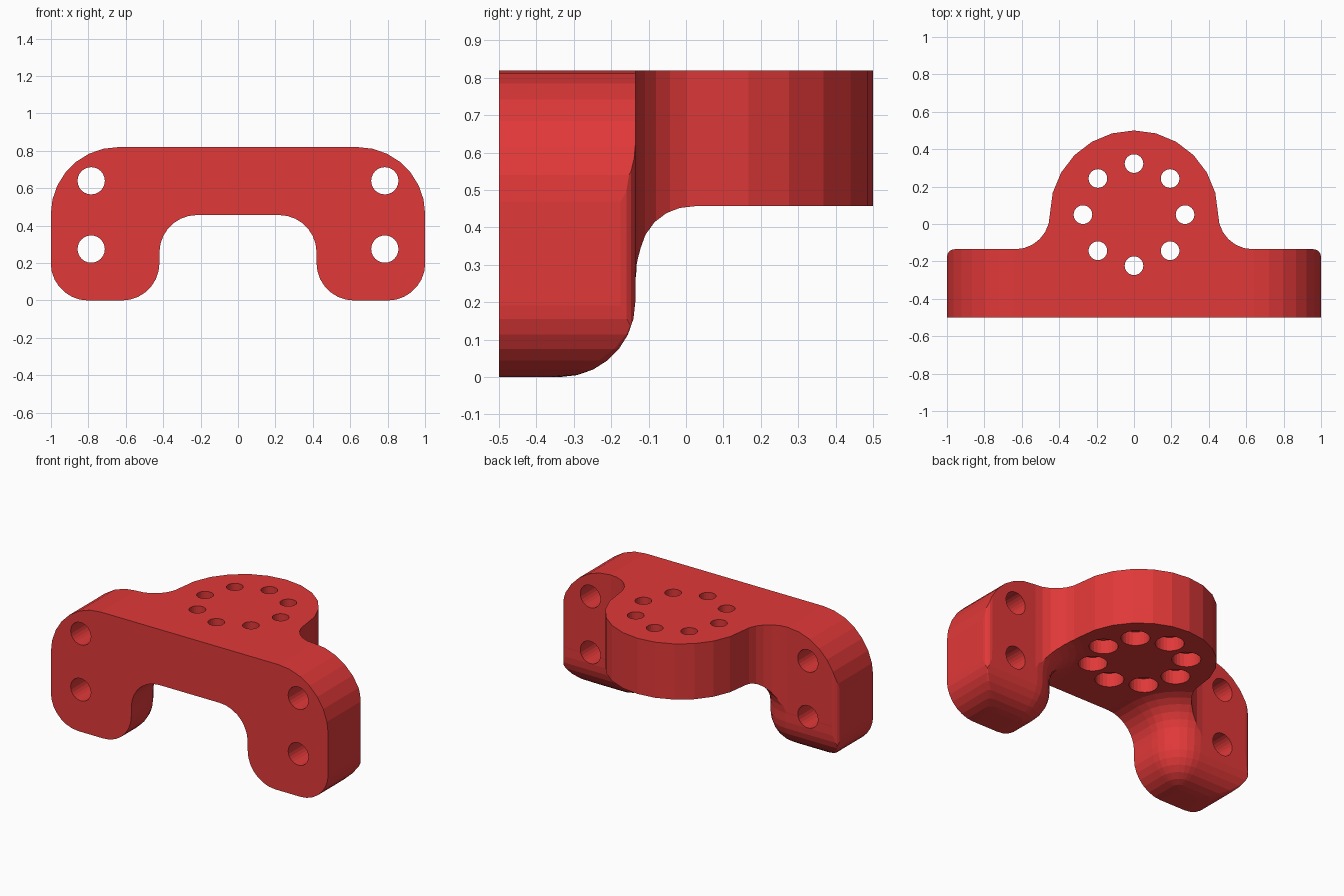
import bpy, bmesh
from math import sin, cos, pi, radians
from mathutils import Matrix

if "Cube" in bpy.data.objects:
    bpy.data.objects.remove(bpy.data.objects["Cube"])

BACK, UNDER, TOP, R = -0.135, 0.457, 0.82, 0.2


def arc(cx, cy, r, a0, a1, n):
    return [(cx + r * cos(radians(a0 + (a1 - a0) * i / n)),
             cy + r * sin(radians(a0 + (a1 - a0) * i / n))) for i in range(n + 1)]


def loft(name, rings):
    """Closed solid through rings of equal point count."""
    bm = bmesh.new()
    rows = [[bm.verts.new(p) for p in ring] for ring in rings]
    n = len(rows[0])
    for a, b in zip(rows, rows[1:]):
        for i in range(n):
            j = (i + 1) % n
            bm.faces.new((a[i], a[j], b[j], b[i]))
    bm.faces.new(rows[0])
    bm.faces.new(rows[-1])
    bmesh.ops.recalc_face_normals(bm, faces=bm.faces)
    me = bpy.data.meshes.new(name)
    bm.to_mesh(me)
    bm.free()
    ob = bpy.data.objects.new(name, me)
    bpy.context.collection.objects.link(ob)
    return ob


def boolean(target, tool, op):
    mod = target.modifiers.new(op, 'BOOLEAN')
    mod.object, mod.operation, mod.solver = tool, op, 'EXACT'
    bpy.context.view_layer.objects.active = target
    bpy.ops.object.modifier_apply(modifier=mod.name)
    bpy.data.objects.remove(tool)


def prism_z(name, pts, z0, z1):
    return loft(name, [[(x, y, z) for x, y in pts] for z in (z0, z1)])


def prism_y(name, pts, y0, y1):
    return loft(name, [[(x, y, z) for x, z in pts] for y in (y0, y1)])


def mirrored(half):
    """Complete a right-hand outline with its mirror image."""
    left = [(-x, y) for x, y in reversed(half) if x > 1e-5]
    return half + left


# Leg: rounded bottom, large inner back corner, flared fillet under the tongue
def leg_ring(d, z, s):
    x0, x1, y1 = 0.42 + d, 1.001 - max(d, 0), BACK - 0.0005 - d
    ri, ro = max(R - d, 0.002), max(0.3 * d, 0.002)
    pts = [(x0, -0.6), (x1, -0.6)]
    pts += arc(x1 - ro, y1 - ro, ro, 0, 90, 4)
    pts += arc(x0 + ri, y1 - ri, ri, 90, 180, 7)
    return [(s * x, y, z) for x, y in pts]


def leg(s):
    N = 7
    rings = [leg_ring(R * (1 - sin(i / N * pi / 2)), R * (1 - cos(i / N * pi / 2)), s)
             for i in range(N + 1)]
    rings += [leg_ring(-R * (1 - cos(i / N * pi / 2)), UNDER - R + R * sin(i / N * pi / 2), s)
              for i in range(N + 1)]
    rings.append(leg_ring(-R, 0.6, s))
    return loft("leg", rings)


# Slab joined with both legs
body = prism_z("mounting_bracket", [(-1.2, -0.7), (1.2, -0.7), (1.2, 0.7), (-1.2, 0.7)],
               UNDER, 0.9)
for s in (1, -1):
    boolean(body, leg(s), 'UNION')

# Plan outline: plate with a round tongue
plan = [(1.0, -0.5)] + arc(0.96, BACK - 0.04, 0.04, 0, 90, 4)
plan += arc(0.635, 0.05, 0.185, 270, 180, 6)
plan += arc(0, 0.05, 0.45, 0, 90, 6)[1:]
boolean(body, prism_z("plan_cutter", mirrored(plan), -0.1, 0.95), 'INTERSECT')

# Front outline: large top corners
front = [(1.001, -0.1)] + arc(0.641, TOP - 0.36, 0.36, 0, 90, 7)
boolean(body, prism_y("front_cutter", mirrored(front), -0.8, 0.8), 'INTERSECT')

# Four horizontal bolt holes in the plate
for x in (-0.785, 0.785):
    for z in (0.64, 0.275):
        hole = prism_y("bolt_hole", arc(x, z, 0.073, 0, 345, 23), -0.8, 0.3)
        boolean(body, hole, 'DIFFERENCE')

# Ring of vertical holes with counterbores below
for i in range(8):
    cx, cy = 0.273 * cos(i * pi / 4), 0.05 + 0.273 * sin(i * pi / 4)
    rings = [[(x, y, z) for x, y in arc(cx, cy, r, 0, 345, 23)]
             for r, z in ((0.085, 0.4), (0.085, UNDER + 0.09), (0.05, UNDER + 0.09), (0.05, 0.9))]
    boolean(body, loft("ring_hole", rings), 'DIFFERENCE')

# Red finish
mat = bpy.data.materials.new("red")
mat.diffuse_color = (0.75, 0.04, 0.04, 1)
mat.use_nodes = True
mat.node_tree.nodes["Principled BSDF"].inputs["Base Color"].default_value = mat.diffuse_color
body.data.materials.clear()
body.data.materials.append(mat)
for p in body.data.polygons:
    p.material_index = 0
